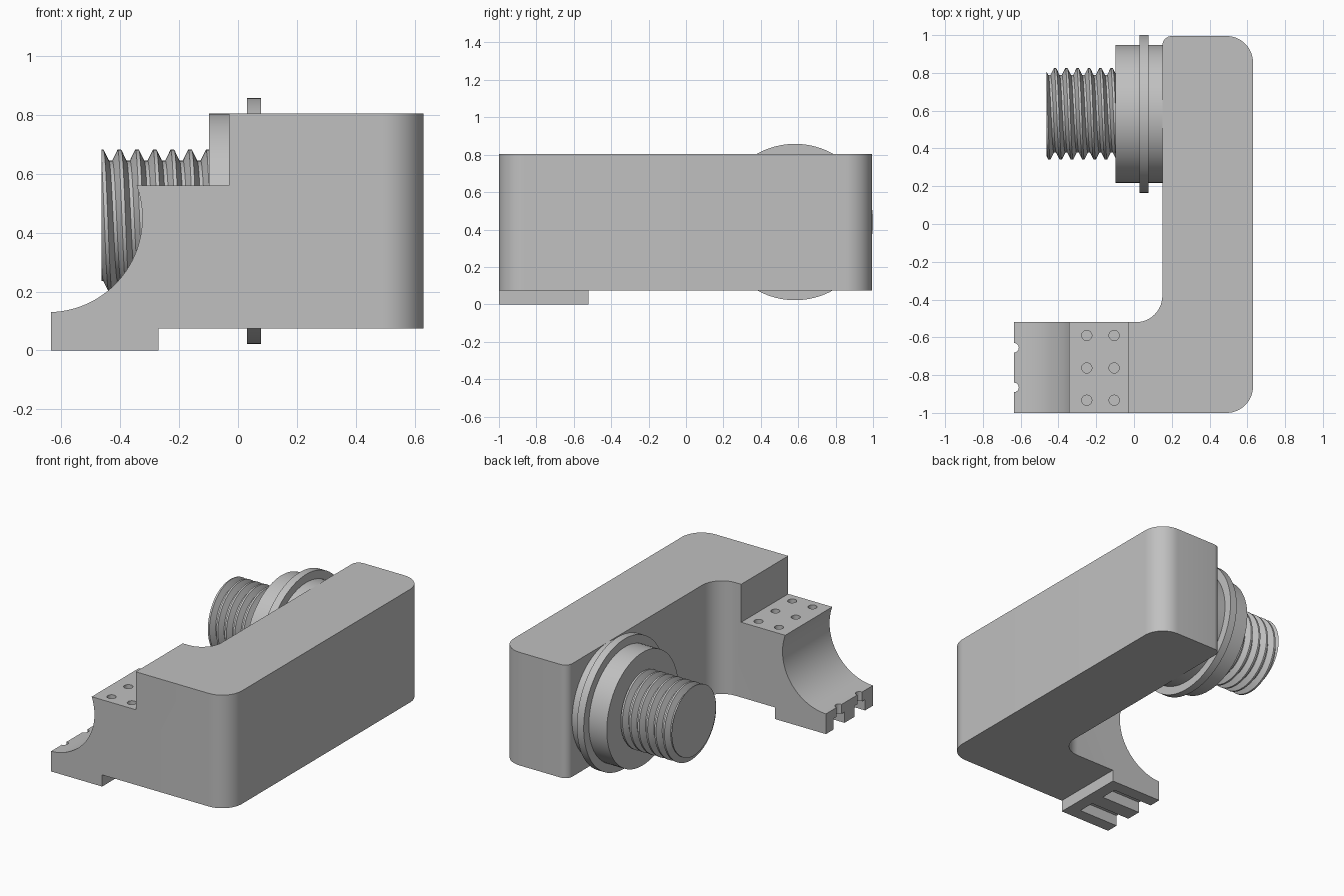
import bpy, bmesh, math
from mathutils import Matrix, Vector

old = bpy.data.objects.get("Cube")
if old:
    bpy.data.objects.remove(old, do_unlink=True)

grey = bpy.data.materials.new("plain grey")
grey.use_nodes = True
colour = (0.53, 0.53, 0.53, 1)
grey.diffuse_color = colour
grey.node_tree.nodes["Principled BSDF"].inputs["Base Color"].default_value = colour


def make(name, bm):
    bmesh.ops.recalc_face_normals(bm, faces=bm.faces)
    mesh = bpy.data.meshes.new(name)
    bm.to_mesh(mesh)
    bm.free()
    mesh.materials.append(grey)
    ob = bpy.data.objects.new(name, mesh)
    bpy.context.collection.objects.link(ob)
    return ob


def activate(ob):
    bpy.ops.object.select_all(action='DESELECT')
    ob.select_set(True)
    bpy.context.view_layer.objects.active = ob


def smooth(ob, degrees=30):
    activate(ob)
    bpy.ops.object.shade_smooth_by_angle(angle=math.radians(degrees))


def prism(name, points, offset):
    bm = bmesh.new()
    face = bm.faces.new([bm.verts.new(p) for p in points])
    ext = bmesh.ops.extrude_face_region(bm, geom=[face])
    moved = [v for v in ext["geom"] if isinstance(v, bmesh.types.BMVert)]
    bmesh.ops.translate(bm, verts=moved, vec=Vector(offset))
    return make(name, bm)


def arc(cx, cy, r, start, end, n=14):
    angles = [math.radians(start + (end - start) * i / n) for i in range(n + 1)]
    return [(cx + r * math.cos(a), cy + r * math.sin(a)) for a in angles]


def box(name, x0, x1, y0, y1, z0, z1):
    return prism(name, [(x0, y0, z0), (x1, y0, z0), (x1, y1, z0), (x0, y1, z0)],
                 (0, 0, z1 - z0))


def cylinder(name, x, y, r, z0, z1):
    return prism(name, [(px, py, z0) for px, py in arc(x, y, r, 0, 345, 23)],
                 (0, 0, z1 - z0))


def cut(target, cutter):
    cutter.hide_render = True
    mod = target.modifiers.new("cut", 'BOOLEAN')
    mod.operation, mod.solver, mod.object = 'DIFFERENCE', 'EXACT', cutter
    activate(target)
    bpy.ops.object.modifier_apply(modifier=mod.name)
    bpy.data.objects.remove(cutter, do_unlink=True)


# L-shaped body with rounded upright corners
LEFT, RIGHT, ARM_Y, BAR_X = -0.635, 0.63, -0.52, 0.15
outline = [(LEFT, -1)]
outline += arc(RIGHT - 0.14, -0.86, 0.14, -90, 0)
outline += arc(RIGHT - 0.14, 0.855, 0.14, 0, 90)
outline += arc(BAR_X + 0.05, 0.945, 0.05, 90, 180, 8)
outline += arc(BAR_X - 0.14, ARM_Y + 0.14, 0.14, 0, -90)
outline += [(LEFT, ARM_Y)]
body = prism("body", [(x, y, 0) for x, y in outline], (0, 0, 0.805))

# Raised underside, leaving the foot pad
cut(body, box("underside_cutter", -0.27, 0.8, -1.2, 1.2, -0.1, 0.075))

# Step and round saddle on the arm
saddle = [(-0.03, 0.56), (-0.03, 1), (-0.8, 1), (-0.8, 0.13)]
saddle += arc(-0.645, 0.45, 0.32, -90, 20.1, 28)
cut(body, prism("saddle_cutter", [(x, -1.2, z) for x, z in saddle], (0, 0.71, 0)))

# Slots under the pad and round notches in its edge
for y in (-0.655, -0.865):
    cut(body, box("slot_cutter", -0.8, -0.35, y - 0.055, y + 0.055, -0.1, 0.07))
    cut(body, cylinder("notch_cutter", LEFT, y, 0.025, -0.1, 0.3))

# Blind holes in the step
for x in (-0.25, -0.105):
    for y in (-0.59, -0.762, -0.933):
        cut(body, cylinder("hole_cutter", x, y, 0.027, 0.46, 0.7))
smooth(body)

# Round flange and its thin collar, lying along x
CY, CZ = 0.583, 0.44


def disc(name, x0, x1, r):
    bm = bmesh.new()
    bmesh.ops.create_cone(bm, cap_ends=True, segments=72, radius1=r, radius2=r,
                          depth=x1 - x0)
    bmesh.ops.transform(bm, verts=bm.verts, matrix=Matrix.Translation(
        ((x0 + x1) / 2, CY, CZ)) @ Matrix.Rotation(math.pi / 2, 4, 'Y'))
    smooth(make(name, bm))


disc("flange", -0.098, BAR_X + 0.01, 0.365)
disc("collar", 0.03, 0.078, 0.418)

# Threaded stud: a ridge profile swept along a helix and trimmed flat at the ends
PITCH, START, END, STEPS = 0.06, -0.463, -0.09, 64
CREST, ROOT = 0.242, 0.205


def thread_radius(phase):
    d = abs((phase + 0.5) % 1 - 0.5)
    t = min(max((d - 0.1) / 0.3, 0), 1)
    return CREST + (ROOT - CREST) * t


bm = bmesh.new()
rows = []
for turn in range(-2, 8):
    for phase in (-0.1, 0.1, 0.4, 0.6):
        row = []
        for i in range(STEPS + 1):
            part = i / STEPS
            x = START + PITCH * (turn + phase + part)
            x = min(max(x, START), END)
            r = thread_radius((x - START) / PITCH - part)
            a = math.tau * part
            row.append(bm.verts.new((x, CY - r * math.sin(a), CZ + r * math.cos(a))))
        rows.append(row)
for low, high in zip(rows, rows[1:]):
    for i in range(STEPS):
        bm.faces.new((low[i], low[i + 1], high[i + 1], high[i]))
bmesh.ops.remove_doubles(bm, verts=bm.verts, dist=0.0001)
bmesh.ops.holes_fill(bm, edges=[e for e in bm.edges if e.is_boundary], sides=0)
smooth(make("threaded_stud", bm), 25)
